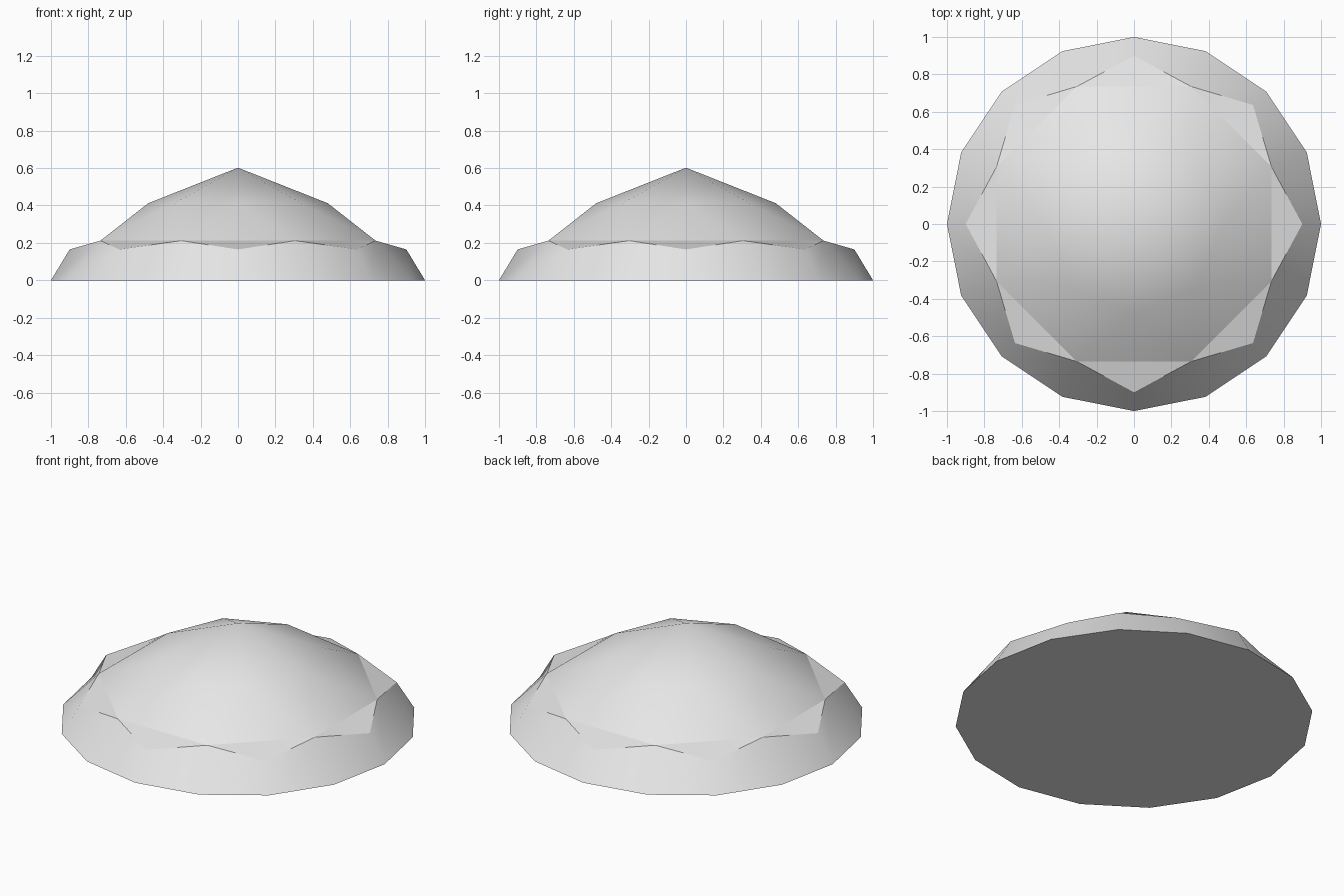
import bpy, bmesh, math

if "Cube" in bpy.data.objects:
    bpy.data.objects.remove(bpy.data.objects["Cube"])

grey = bpy.data.materials.new("light_grey")
grey.diffuse_color = (0.8, 0.8, 0.8, 1)
grey.use_nodes = True
grey.node_tree.nodes["Principled BSDF"].inputs["Base Color"].default_value = grey.diffuse_color

bm = bmesh.new()


def ring(count, radius, z, turn=0.0):
    """Evenly spaced vertices on a circle."""
    step = 2 * math.pi / count
    return [bm.verts.new((radius * math.cos((i + turn) * step),
                          radius * math.sin((i + turn) * step), z))
            for i in range(count)]


base = ring(16, 1.0, 0.0)
rim = ring(8, 0.9, 0.165)             # ledge tips, on the axes and diagonals
shoulder = ring(8, 0.796, 0.212, 0.5)  # between the tips
crown = ring(8, 0.48, 0.412)
apex = bm.verts.new((0, 0, 0.602))

walls, ledges, dome = [], [], []
for i in range(8):
    j, k = (i + 1) % 8, i - 1
    b0, b1, b2 = base[2 * i], base[2 * i + 1], base[(2 * i + 2) % 16]
    # outer wall rising to a zigzag edge
    walls += [bm.faces.new((b0, b1, shoulder[i], rim[i])),
              bm.faces.new((b1, b2, rim[j], shoulder[i]))]
    # triangular ledge at each tip
    ledges.append(bm.faces.new((shoulder[k], rim[i], shoulder[i])))
    # lower dome and cap
    dome += [bm.faces.new((shoulder[k], shoulder[i], crown[i])),
             bm.faces.new((shoulder[i], crown[j], crown[i])),
             bm.faces.new((crown[i], crown[j], apex))]
bottom = bm.faces.new(base[::-1])

# smooth inside each band, sharp around ledges and bottom
for f in walls + ledges + dome:
    f.smooth = True
for f in ledges + [bottom]:
    for e in f.edges:
        e.smooth = False

mesh = bpy.data.meshes.new("faceted_dome")
bm.to_mesh(mesh)
bm.free()
mesh.materials.append(grey)
bpy.context.collection.objects.link(bpy.data.objects.new("faceted_dome", mesh))
